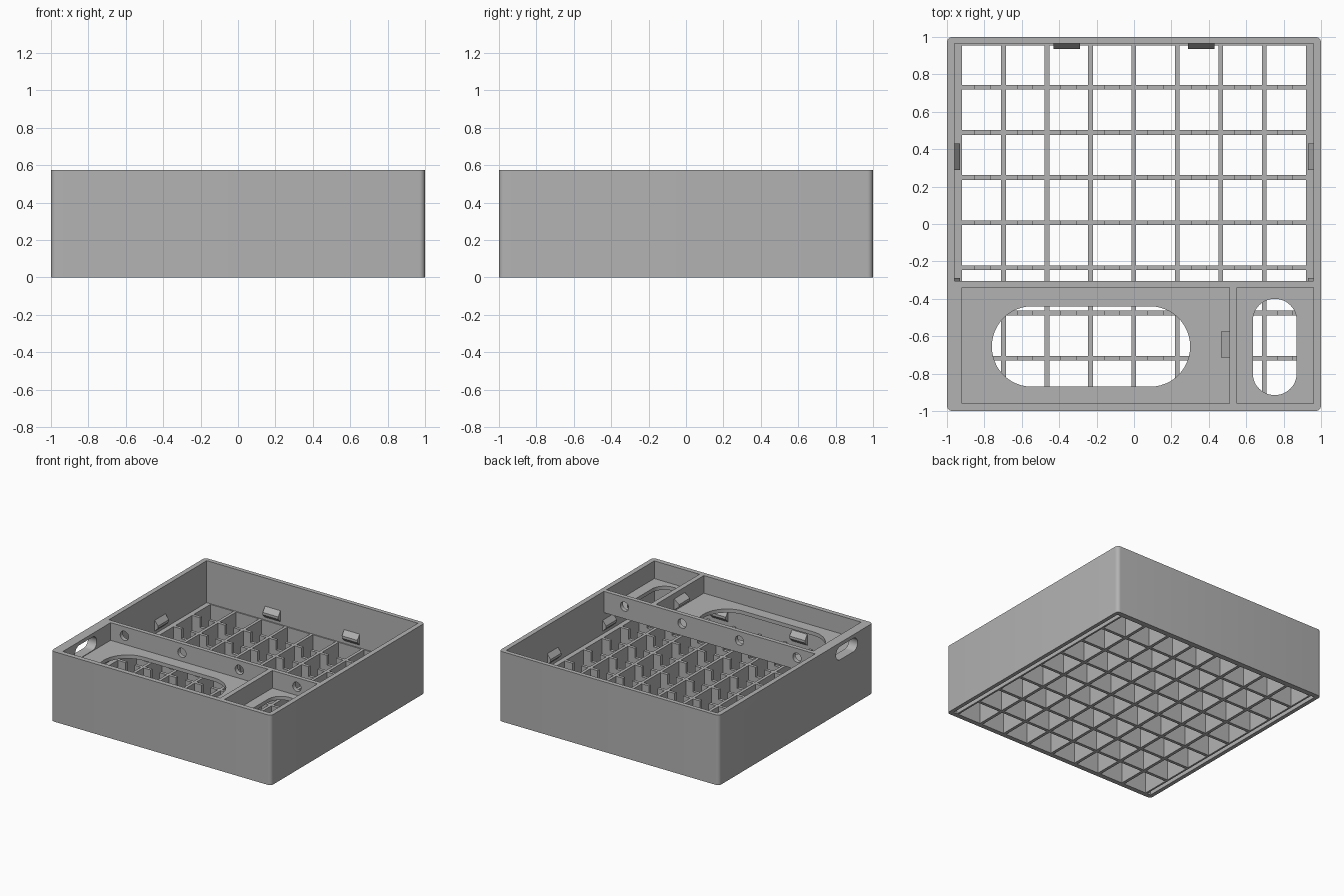
import bpy
import bmesh
from math import sin, cos, pi
from mathutils import Vector

cube = bpy.data.objects.get("Cube")
if cube:
    bpy.data.objects.remove(cube, do_unlink=True)

grey = bpy.data.materials.new("matte grey")
grey.use_nodes = True
GREY = (0.45, 0.45, 0.45, 1)
grey.diffuse_color = GREY
grey.node_tree.nodes["Principled BSDF"].inputs["Base Color"].default_value = GREY

H = 0.575       # overall height
SHELF = 0.23    # top of the grid and side ledges
IN = 0.96       # inner wall face
LEDGE = 0.92    # inner face of the side ledges


def prism(name, pts, axis, a, b):
    """Extrude a 2D outline from a to b along an axis."""
    place = {"x": lambda u, v, w: (w, u, v),
             "y": lambda u, v, w: (u, w, v),
             "z": lambda u, v, w: (u, v, w)}[axis]
    bm = bmesh.new()
    face = bm.faces.new([bm.verts.new(place(u, v, a)) for u, v in pts])
    out = bmesh.ops.extrude_face_region(bm, geom=[face])
    shift = Vector(place(0, 0, b - a))
    bmesh.ops.translate(bm, vec=shift, verts=[g for g in out["geom"] if isinstance(g, bmesh.types.BMVert)])
    bmesh.ops.recalc_face_normals(bm, faces=bm.faces)
    mesh = bpy.data.meshes.new(name)
    bm.to_mesh(mesh)
    bm.free()
    mesh.materials.append(grey)
    obj = bpy.data.objects.new(name, mesh)
    bpy.context.collection.objects.link(obj)
    return obj


def rounded(u0, u1, v0, v1, r, n=12):
    """Rounded rectangle outline; a large radius gives a stadium or circle."""
    pts = []
    corners = [(u1 - r, v1 - r), (u0 + r, v1 - r), (u0 + r, v0 + r), (u1 - r, v0 + r)]
    for q, (cu, cv) in enumerate(corners):
        for i in range(n + 1):
            t = (q + i / n) * pi / 2
            pts.append((cu + r * cos(t), cv + r * sin(t)))
    return pts


def box(name, x0, x1, y0, y1, z0, z1):
    return prism(name, [(x0, y0), (x1, y0), (x1, y1), (x0, y1)], "z", z0, z1)


def cut(target, cutter):
    cutter.hide_render = True
    mod = target.modifiers.new("cut", "BOOLEAN")
    mod.operation = "DIFFERENCE"
    mod.solver = "EXACT"
    mod.object = cutter
    bpy.context.view_layer.objects.active = target
    bpy.ops.object.modifier_apply(modifier=mod.name)
    bpy.data.objects.remove(cutter, do_unlink=True)


# Case: solid block hollowed into the main bay, lower bay and two trays
case = prism("case", rounded(-1, 1, -1, 1, 0.03, 6), "z", 0, H)
cut(case, box("main_bay", -IN, IN, -0.305, 0.965, SHELF, 0.7))
cut(case, box("bay_under_trays", -IN, IN, -IN, -0.2, SHELF, 0.4))
cut(case, box("grid_bay", -LEDGE, LEDGE, -IN, 0.955, -0.1, 0.3))
cut(case, box("large_tray", -LEDGE, 0.51, -IN, -0.34, 0.43, 0.7))
cut(case, box("small_tray", 0.55, IN, -IN, -0.34, 0.43, 0.7))

# Openings in the tray floors
cut(case, prism("large_opening", rounded(-0.76, 0.3, -0.87, -0.44, 0.214), "z", 0.36, 0.5))
cut(case, prism("small_opening", rounded(0.635, 0.87, -0.915, -0.4, 0.117), "z", 0.36, 0.5))

# Cable slot through the side wall
cut(case, prism("cable_slot", rounded(-0.8, -0.52, 0.435, 0.545, 0.054), "x", -1.1, -0.9))

# Round holes through the divider
for x in (-0.795, -0.272, 0.25, 0.773):
    cut(case, prism("divider_hole", rounded(x - 0.038, x + 0.038, 0.462, 0.538, 0.0379, 6), "y", -0.4, -0.25))

# Shallow grooves under both side ledges
for s in (-1, 1):
    x0, x1 = sorted((s * 0.935, s * 0.968))
    cut(case, box("groove", x0, x1, -IN, IN, -0.1, 0.04))

bpy.ops.object.select_all(action="DESELECT")
case.select_set(True)
bpy.context.view_layer.objects.active = case
bpy.ops.object.shade_smooth_by_angle(angle=0.5)

# Light grid: plain ribs along y, notched ribs along x
T = 0.0125
ribs = [-0.698 + 0.2325 * i for i in range(7)]
for x in ribs:
    box("long_rib", x - T, x + T, -IN, 0.955, 0, SHELF)

edges = [-LEDGE] + ribs + [LEDGE]
notched = [(LEDGE, 0), (-LEDGE, 0), (-LEDGE, SHELF)]
for a, b in zip(edges, edges[1:]):
    m = (a + b) / 2
    notched += [(m - 0.04, SHELF), (m - 0.04, 0.15), (m + 0.04, 0.15), (m + 0.04, SHELF)]
notched.append((LEDGE, SHELF))
for i in range(7):
    y = -0.717 + 0.2413 * i
    prism("notched_rib", notched, "y", y - T, y + T)


# Snap clips: small wedges pointing inward from the walls
def clip(axis, wall, inward, centre, z):
    tip = wall + inward
    pts = [(wall, z - 0.045), (tip, z - 0.015), (tip, z + 0.005), (wall, z + 0.045)]
    prism("snap_clip", pts, axis, centre - 0.07, centre + 0.07)


for c in (-0.36, 0.36):
    clip("x", 0.965, -0.03, c, 0.298)
    clip("x", -IN, 0.03, c, 0.298)
    for s in (-1, 1):
        clip("y", s * IN, -s * 0.03, c, 0.298)

# Tray clip on the wall between the trays
tray = prism("tray_clip", [(0.51, 0.44), (0.465, 0.475), (0.465, 0.495), (0.51, 0.53)], "y", -0.715, -0.575)
